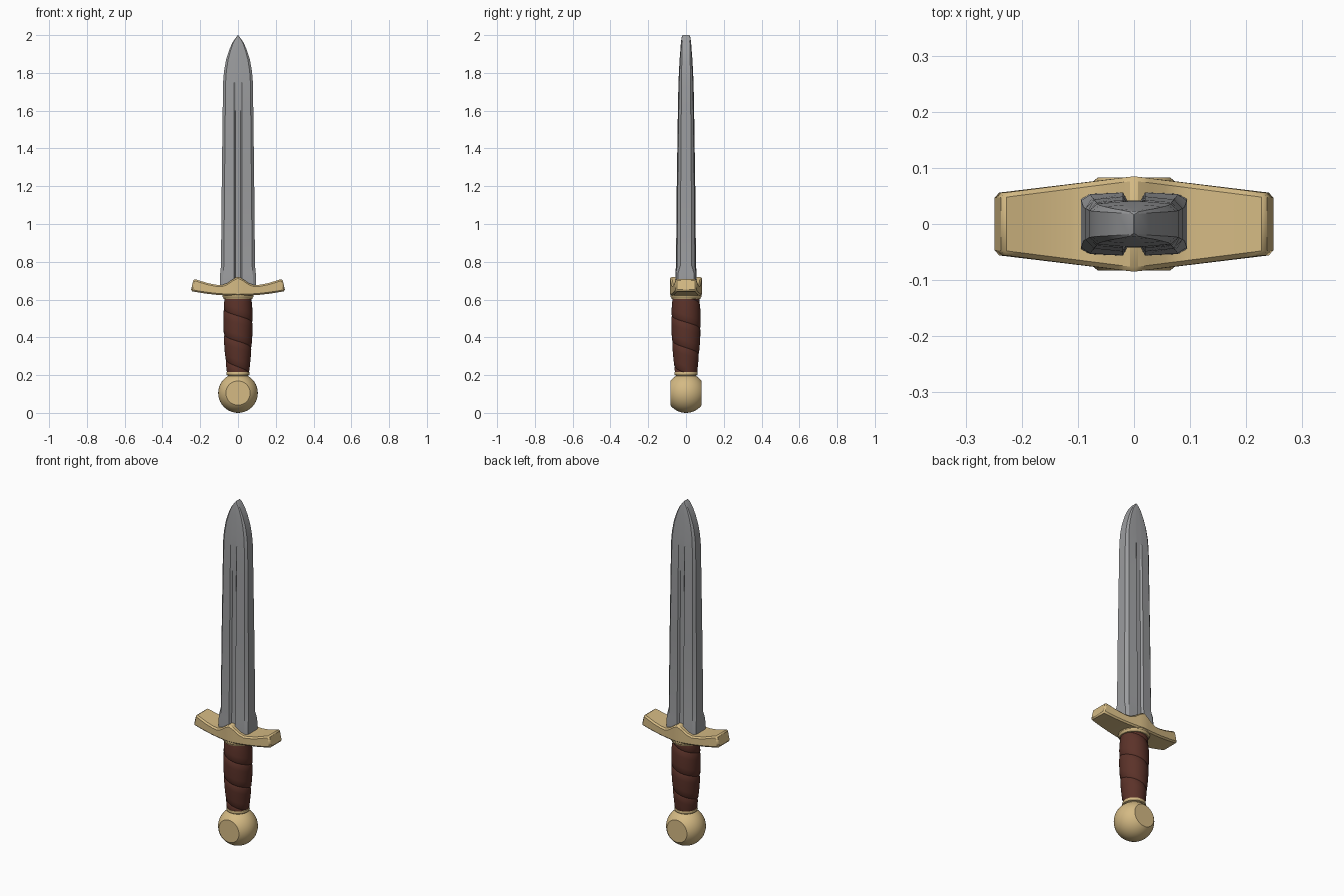
import bpy, bmesh
from math import sin, cos, pi, sqrt

if "Cube" in bpy.data.objects:
    bpy.data.objects.remove(bpy.data.objects["Cube"])


def material(name, rgb):
    m = bpy.data.materials.new(name)
    m.diffuse_color = (*rgb, 1)
    m.use_nodes = True
    m.node_tree.nodes["Principled BSDF"].inputs["Base Color"].default_value = m.diffuse_color
    return m


STEEL = material("steel", (0.33, 0.335, 0.345))
BRASS = material("brass", (0.66, 0.49, 0.23))
LEATHER = material("leather", (0.105, 0.032, 0.022))


def finish(bm, name, mat, angle=30):
    bmesh.ops.remove_doubles(bm, verts=bm.verts, dist=1e-5)
    bmesh.ops.recalc_face_normals(bm, faces=bm.faces)
    mesh = bpy.data.meshes.new(name)
    bm.to_mesh(mesh)
    bm.free()
    mesh.materials.append(mat)
    ob = bpy.data.objects.new(name, mesh)
    bpy.context.collection.objects.link(ob)
    bpy.ops.object.select_all(action='DESELECT')
    ob.select_set(True)
    bpy.context.view_layer.objects.active = ob
    bpy.ops.object.shade_smooth_by_angle(angle=angle * pi / 180)
    return ob


def loft(name, rings, mat, angle=30):
    """Skin a row of closed rings and cap both ends."""
    bm = bmesh.new()
    rows = [[bm.verts.new(p) for p in ring] for ring in rings]
    n = len(rows[0])
    for a, b in zip(rows, rows[1:]):
        for i in range(n):
            j = (i + 1) % n
            bm.faces.new((a[i], a[j], b[j], b[i]))
    bm.faces.new(rows[0])
    bm.faces.new(rows[-1])
    return finish(bm, name, mat, angle)


def interp(table, x):
    for (x0, y0), (x1, y1) in zip(table, table[1:]):
        if x <= x1:
            return y0 + (y1 - y0) * (x - x0) / (x1 - x0)
    return table[-1][1]


def turned(name, profile, mat, sides=32):
    """Turn a (radius, z) profile about the z axis."""
    loft(name, [[(r * cos(2 * pi * i / sides), r * sin(2 * pi * i / sides), z)
                 for i in range(sides)] for r, z in profile], mat)


# Pommel: ball with flat front and back
R, FLAT, N = 0.105, 0.083, 40
rings = []
for k in range(17):
    y = FLAT * sin(pi / 2 * (k / 8 - 1))
    r = sqrt(R * R - y * y)
    rings.append([(r * cos(2 * pi * i / N), y, R + r * sin(2 * pi * i / N)) for i in range(N)])
loft("pommel", rings, BRASS)

# Collars at both ends of the grip
turned("lower_collar", [(0.05, 0.185), (0.052, 0.198), (0.06, 0.201),
                        (0.062, 0.208), (0.06, 0.216), (0.05, 0.218)], BRASS)
turned("upper_collar", [(0.07, 0.602), (0.076, 0.604), (0.079, 0.612),
                        (0.082, 0.616), (0.082, 0.632)], BRASS)

# Grip: one helical strip of leather with a groove between turns
Z0, Z1, PITCH, STEPS = 0.212, 0.606, 0.135, 32
grip_radius = [(0.2, 0.057), (0.25, 0.062), (0.32, 0.069), (0.39, 0.074),
               (0.46, 0.0765), (0.52, 0.0765), (0.57, 0.074), (0.61, 0.070)]
strip = [(0, -0.004), (0.05, 0), (0.28, 0.001), (0.5, 0.001), (0.72, 0.001), (0.95, 0), (1, -0.004)]
bm = bmesh.new()
last = None
for s in range(STEPS * 6 + 1):
    ang = 2 * pi * s / STEPS
    row = []
    for f, off in strip:
        z = min(max(0.75 - PITCH * s / STEPS + f * PITCH, Z0), Z1)
        r = interp(grip_radius, z) + (off if Z0 < z < Z1 else 0)
        row.append(bm.verts.new((r * cos(ang), r * sin(ang), z)))
    if last:
        for i in range(len(strip) - 1):
            quad = (last[i], row[i], row[i + 1], last[i + 1])
            if max(v.co.z for v in quad) - min(v.co.z for v in quad) > 1e-6:
                bm.faces.new(quad)
    last = row
bmesh.ops.remove_doubles(bm, verts=bm.verts, dist=1e-5)
bmesh.ops.delete(bm, geom=[v for v in bm.verts if not v.link_faces], context='VERTS')
finish(bm, "grip", LEATHER, 35)

# Guard: upswept bar, deepest and peaked in the middle
guard_top = [(0, 0.722), (0.03, 0.707), (0.06, 0.687), (0.09, 0.677),
             (0.12, 0.678), (0.17, 0.687), (0.25, 0.71)]
rings = []
for x in (-0.25, -0.21, -0.17, -0.12, -0.09, -0.06, -0.03, 0,
          0.03, 0.06, 0.09, 0.12, 0.17, 0.21, 0.25):
    a = abs(x)
    y = 0.055 + 0.03 * (1 - a / 0.25)
    low, top = 0.62 + 0.4 * a * a, interp(guard_top, a)
    rings.append([(x, -y, low), (x, y, low), (x * 0.94, y, top), (x * 0.94, -y, top)])
guard = loft("guard", rings, BRASS)
bevel = guard.modifiers.new("edge_bevel", 'BEVEL')
bevel.width = 0.008
bevel.segments = 1
bevel.limit_method = 'ANGLE'
bevel.angle_limit = 0.8

# Blade: z, half width, half thickness, half edge thickness, groove depth
stations = [(0.65, 0.095, 0.057, 0.045, 0.014), (0.74, 0.094, 0.056, 0.042, 0.014),
            (0.78, 0.090, 0.053, 0.030, 0.013), (1.2, 0.086, 0.049, 0.028, 0.012),
            (1.6, 0.081, 0.043, 0.025, 0.010), (1.75, 0.079, 0.040, 0.024, 0),
            (1.81, 0.074, 0.037, 0.023, 0), (1.87, 0.063, 0.034, 0.022, 0),
            (1.92, 0.047, 0.030, 0.021, 0), (1.96, 0.030, 0.027, 0.020, 0),
            (1.99, 0.009, 0.023, 0.018, 0), (2.0, 0.001, 0.017, 0.015, 0)]
rings = []
for z, w, t, e, g in stations:
    gx = min(0.02, w * 0.3)
    q = [(w, e), (w * 0.83, t - 0.25 * (t - e)), (gx, t), (gx * 0.6, t - g)]
    half = q + [(-x, y) for x, y in reversed(q)]
    rings.append([(x, y, z) for x, y in half + [(-x, -y) for x, y in half]])
loft("blade", rings, STEEL, 18)
